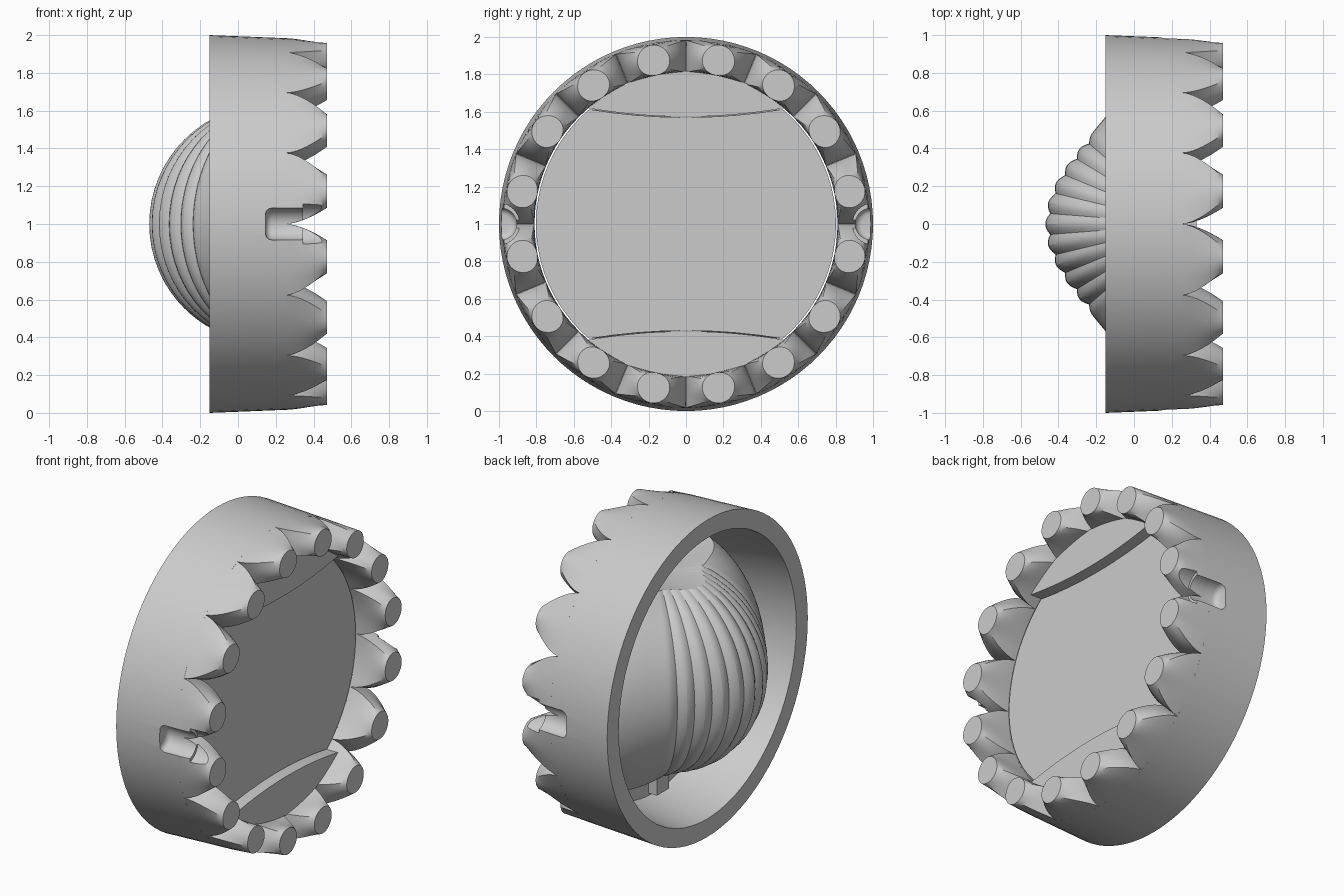
import bpy, bmesh
from math import sin, cos, pi, radians, sqrt, atan2

if "Cube" in bpy.data.objects:
    bpy.data.objects.remove(bpy.data.objects["Cube"])

GREY = (0.6, 0.6, 0.6, 1)
grey = bpy.data.materials.new("light grey")
grey.use_nodes = True
grey.diffuse_color = GREY
grey.node_tree.nodes["Principled BSDF"].inputs["Base Color"].default_value = GREY


def finish(name, bm):
    """Turn a bmesh into a named object with the shared material."""
    bmesh.ops.remove_doubles(bm, verts=bm.verts, dist=1e-5)
    bmesh.ops.recalc_face_normals(bm, faces=bm.faces)
    mesh = bpy.data.meshes.new(name)
    bm.to_mesh(mesh)
    bm.free()
    mesh.materials.append(grey)
    ob = bpy.data.objects.new(name, mesh)
    bpy.context.collection.objects.link(ob)
    return ob


def bridge(bm, rows, closed=True):
    """Quads between successive rows of vertices."""
    for a, b in zip(rows, rows[1:]):
        n = len(a)
        for j in range(n if closed else n - 1):
            k = (j + 1) % n
            bm.faces.new((a[j], a[k], b[k], b[j]))


def smooth(ob, angle=30):
    bpy.ops.object.select_all(action='DESELECT')
    ob.select_set(True)
    bpy.context.view_layer.objects.active = ob
    bpy.ops.object.shade_smooth_by_angle(angle=radians(angle))


def outer_radius(x):
    return 1 - 0.025 * (x + 0.15) / 0.62


# Tapered outer ring, revolved about the x axis
NOTCH, INNER = 0.26, 0.81
profile = [(-0.15, 1), (NOTCH, outer_radius(NOTCH)), (NOTCH, INNER),
           (0.15, 0.835), (0, 0.865), (-0.15, 0.885)]
bm = bmesh.new()
rows = []
for x, r in profile + profile[:1]:
    rows.append([bm.verts.new((x, r * cos(a), 1 + r * sin(a)))
                 for a in (2 * pi * i / 96 for i in range(96))])
bridge(bm, rows)
ring = finish("outer_ring", bm)

# Sixteen teeth, each lofted from a ring sector to a round tip
TEETH, STEPS, SIDES = 16, 12, 24
TIP = 0.472
bm = bmesh.new()
for i in range(TEETH):
    mid_angle = 2 * pi * (i + 0.5) / TEETH
    rows = []
    for s in range(STEPS + 1):
        t = s / STEPS
        x = NOTCH + (TIP - NOTCH) * t
        f = t ** 1.6
        middle = (INNER + outer_radius(x)) / 2
        half = (outer_radius(x) - INNER) / 2
        row = []
        for j in range(SIDES):
            a = 2 * pi * j / SIDES
            c, d = cos(a), sin(a)
            m = max(abs(c), abs(d))
            r = middle + half * d * ((1 - f) / m + f)
            turn = (1 - f) * 0.995 * pi / TEETH * c / m + f * 0.087 * c / r
            ang = mid_angle + turn
            row.append(bm.verts.new((x, r * cos(ang), 1 + r * sin(ang))))
        rows.append(row)
    bridge(bm, rows)
    bm.faces.new(rows[0])
    bm.faces.new(rows[-1])
teeth = finish("crown_teeth", bm)


# Round-ended slots cut into the two sides
def cutter(name, side, radius, x0, x1, soft):
    bpy.ops.mesh.primitive_cylinder_add(vertices=32, radius=radius, depth=x1 - x0,
                                        location=((x0 + x1) / 2, side, 1),
                                        rotation=(0, pi / 2, 0))
    ob = bpy.context.object
    ob.name = name
    ob.hide_render = True
    if soft:
        mod = ob.modifiers.new("soft_end", 'BEVEL')
        mod.width, mod.segments = soft, 4
    return ob


cutters = []
for side in (-1, 1):
    cutters.append(cutter("slot_cutter", side * 0.99, 0.085, 0.145, 0.6, 0.035))
    cutters.append(cutter("step_cutter", side * 1.0, 0.11, 0.345, 0.6, 0))
for target in (ring, teeth):
    bpy.context.view_layer.objects.active = target
    for c in cutters:
        mod = target.modifiers.new("slot", 'BOOLEAN')
        mod.operation, mod.solver, mod.object = 'DIFFERENCE', 'EXACT', c
        bpy.ops.object.modifier_apply(modifier=mod.name)
for c in cutters:
    bpy.data.objects.remove(c)
smooth(ring)
smooth(teeth, 35)

# Dome with a fluted back, a flat front and dished poles, turning on a vertical axis
AXIS, POLE, RIB = 0.26, 0.57, 9
COLS, LEVELS = 120, 28


def cap_height(y):
    return POLE + 0.045 * (y / 0.52) ** 2


def dome_radius(phi, z):
    equator = 0.73 + 0.072 * sin(phi) ** 2 - 0.085 * sin(2 * phi) ** 2
    curve = 0.63 + 0.172 * sin(phi) ** 4
    r = equator - curve + sqrt(curve ** 2 - z * z)
    deg = abs(phi) * 180 / pi
    if deg < 5 * RIB:
        r -= 0.022 * (1 - abs(cos(pi * deg / RIB))) * (r / equator)
    return r


bm = bmesh.new()
columns = []
for i in range(COLS + 1):
    phi = -pi / 2 + pi * i / COLS
    top = POLE + 0.043 * sin(phi) ** 2
    points = []
    for k in range(LEVELS + 1):
        z = top * sin(pi / 2 * (2 * k / LEVELS - 1))
        points.append((dome_radius(phi, z), z))
    rim = points[-1][0]
    dish = [(rim * f, POLE + (top - POLE) * f * f) for f in (0.75, 0.5, 0.25, 0)]
    points = [(r, -z) for r, z in reversed(dish)] + points + dish
    columns.append([bm.verts.new((AXIS - r * cos(phi), r * sin(phi), 1 + z))
                    for r, z in points])
bridge(bm, columns, closed=False)
bmesh.ops.remove_doubles(bm, verts=bm.verts, dist=1e-5)
bmesh.ops.holes_fill(bm, edges=[e for e in bm.edges if e.is_boundary], sides=0)
smooth(finish("ribbed_dome", bm), 18)

# Fixed segment plates and pivot blocks above and below the dome
for label, sign in (("top", 1), ("bottom", -1)):
    N, half = 24, 0.525
    outline = []
    for i in range(N + 1):
        y = -half + 2 * half * i / N
        outline.append((y, cap_height(y) + 0.004))
    end = atan2(outline[-1][1], half)
    for i in range(N + 1):
        a = end + (pi - 2 * end) * i / N
        outline.append((0.818 * cos(a), 0.818 * sin(a)))
    bm = bmesh.new()
    rows = [[bm.verts.new((x, y, 1 + sign * z)) for y, z in outline]
            for x in (0.22, 0.33)]
    bridge(bm, rows)
    for row in rows:
        bm.faces.new(row)
    smooth(finish(label + "_segment_plate", bm))

    bpy.ops.mesh.primitive_cube_add(size=1, location=(0.2, 0, 1 + sign * 0.7))
    block = bpy.context.object
    block.name = label + "_pivot_block"
    block.scale = (0.08, 0.12, 0.2)
    block.data.materials.append(grey)
